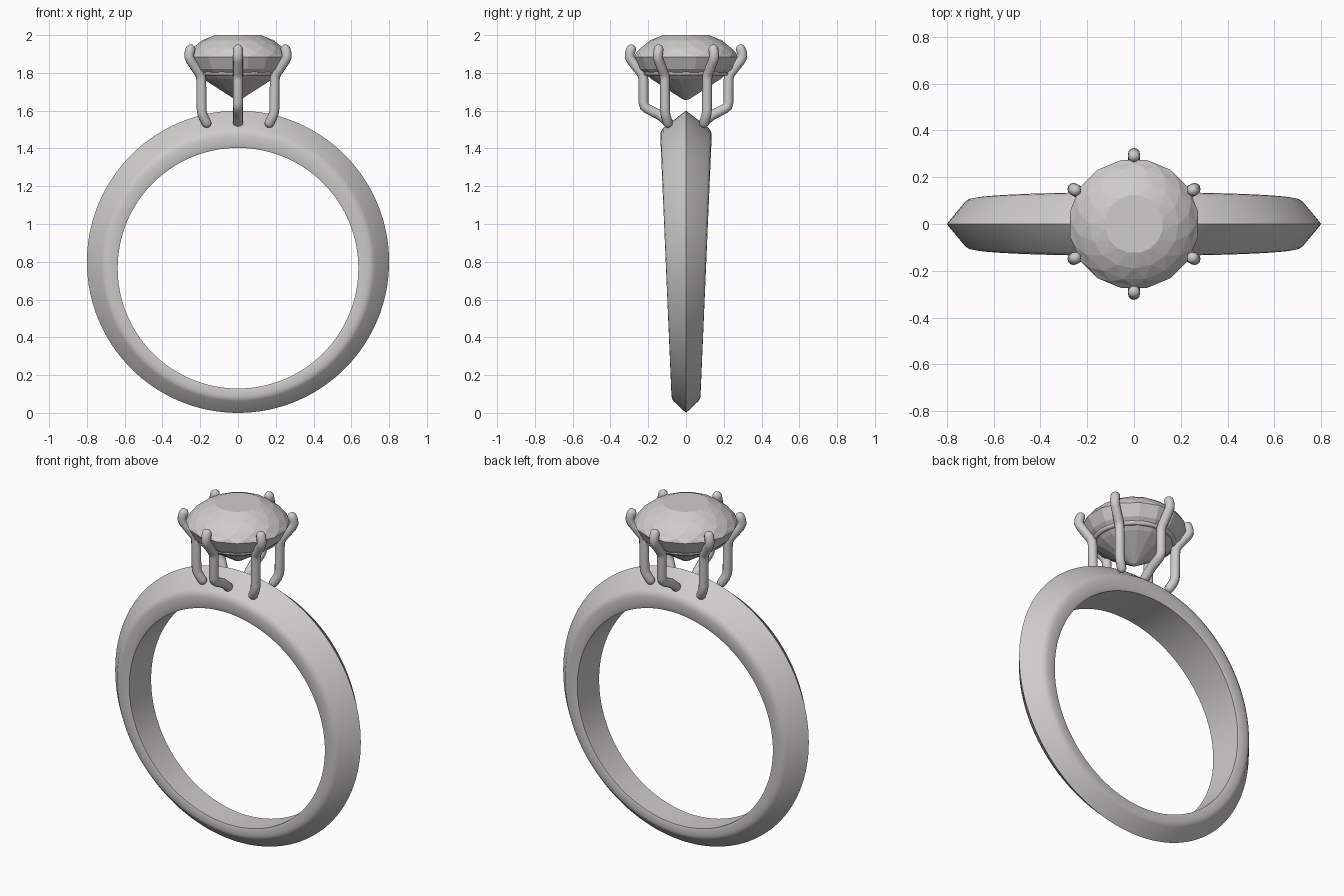
import bpy, bmesh, math
from mathutils import Vector

cube = bpy.data.objects.get("Cube")
if cube:
    bpy.data.objects.remove(cube, do_unlink=True)

metal = bpy.data.materials.new("warm light grey")
metal.use_nodes = True
colour = (0.62, 0.61, 0.59, 1)
metal.diffuse_color = colour
metal.node_tree.nodes["Principled BSDF"].inputs["Base Color"].default_value = colour


def finish(name, bm, smooth=None):
    bmesh.ops.recalc_face_normals(bm, faces=bm.faces)
    mesh = bpy.data.meshes.new(name)
    bm.to_mesh(mesh)
    bm.free()
    mesh.materials.append(metal)
    obj = bpy.data.objects.new(name, mesh)
    bpy.context.collection.objects.link(obj)
    if smooth:
        bpy.ops.object.select_all(action="DESELECT")
        obj.select_set(True)
        bpy.context.view_layer.objects.active = obj
        bpy.ops.object.shade_smooth_by_angle(angle=math.radians(smooth))
    return obj


def bridge(bm, a, b):
    n = len(a)
    for i in range(n):
        j = (i + 1) % n
        bm.faces.new((a[i], a[j], b[j], b[i]))


# Band: knife-edged section swept round, widening towards the top
def make_band(segments=128):
    # circle radius, circle centre height, share of the half width
    half = [(0.8, 0.8, 0), (0.722, 0.785, 0.88), (0.707, 0.782, 0.97),
            (0.69, 0.778, 1), (0.65, 0.768, 1), (0.637, 0.766, 0.96)]
    section = half + [(r, c, -s) for r, c, s in reversed(half[1:])]
    bm = bmesh.new()
    rings = []
    for i in range(segments):
        a = math.tau * i / segments
        ring = []
        for r, c, share in section:
            z = c + r * math.sin(a)
            width = 0.073 + 0.043 * z
            ring.append(bm.verts.new((r * math.cos(a), share * width, z)))
        rings.append(ring)
    for i in range(segments):
        bridge(bm, rings[i], rings[(i + 1) % segments])
    finish("band", bm, 40)


# Gem: staggered rings of flat facets
def make_gem(sides=16):
    bm = bmesh.new()

    def ring(r, z, shift):
        return [bm.verts.new((r * math.cos(math.tau * (i + shift) / sides),
                              r * math.sin(math.tau * (i + shift) / sides), z))
                for i in range(sides)]

    def stagger(a, b, step):
        # b is turned half a side from a
        for i in range(sides):
            j = (i + 1) % sides
            k, m = (i, j) if step else ((i - 1) % sides, i)
            bm.faces.new((a[i], a[j], b[k if step else i]))
            bm.faces.new((a[j], b[m], b[j]) if step else (a[i], b[i], b[k]))

    crown = [ring(0.125, 2.0, 0.5), ring(0.19, 1.972, 0),
             ring(0.24, 1.935, 0.5), ring(0.265, 1.906, 0),
             ring(0.279, 1.885, 0.5)]
    bm.faces.new(crown[0])
    for i in range(4):
        # rings shifted by a half start each ring on alternate sides
        a, b = crown[i], crown[i + 1]
        if i % 2:
            stagger(a, b, False)
        else:
            for k in range(sides):
                n = (k + 1) % sides
                bm.faces.new((a[k], a[n], b[n]))
                bm.faces.new((a[k], b[n], b[k]))
    lower = [crown[-1], ring(0.246, 1.82, 0.5), ring(0.188, 1.768, 0.5),
             ring(0.02, 1.662, 0.5)]
    for a, b in zip(lower, lower[1:]):
        bridge(bm, a, b)
    tip = bm.verts.new((0, 0, 1.655))
    for i in range(sides):
        bm.faces.new((lower[-1][i], lower[-1][(i + 1) % sides], tip))
    finish("gem", bm)


# Round wire with domed ends through a list of points
def make_wire(name, points, radius, sides=12):
    points = [Vector(p) for p in points]
    # soften the bends
    path = [points[0]]
    for p, q, r in zip(points, points[1:], points[2:]):
        a = q + (p - q).normalized() * 0.022
        b = q + (r - q).normalized() * 0.022
        path += [a, (a + b + 2 * q) / 4, b]
    path.append(points[-1])
    first = (path[0] - path[1]).normalized()
    last = (path[-1] - path[-2]).normalized()
    stations = []
    for t in (80, 50, 25):
        t = math.radians(t)
        stations.append((path[0] + first * radius * math.sin(t), radius * math.cos(t)))
    stations += [(p, radius) for p in path]
    for t in (25, 50, 80):
        t = math.radians(t)
        stations.append((path[-1] + last * radius * math.sin(t), radius * math.cos(t)))
    side = Vector((-points[0].y, points[0].x, 0)).normalized()
    bm = bmesh.new()
    rings = []
    for i, (p, r) in enumerate(stations):
        before = stations[max(i - 1, 0)][0]
        after = stations[min(i + 1, len(stations) - 1)][0]
        up = (after - before).normalized()
        out = up.cross(side).normalized()
        rings.append([bm.verts.new(p + r * (side * math.cos(math.tau * k / sides)
                                            + out * math.sin(math.tau * k / sides)))
                      for k in range(sides)])
    for a, b in zip(rings, rings[1:]):
        bridge(bm, a, b)
    bm.faces.new(rings[0])
    bm.faces.new(rings[-1])
    finish(name, bm, 50)


make_band()
make_gem()

# Prongs: distance from the axis and height along each wire
upper = [(0.29, 1.925), (0.304, 1.885), (0.225, 1.785)]
middle_foot = [(0.225, 1.62), (0.135, 1.575), (0.09, 1.535)]
corner_foot = [(0.222, 1.585), (0.192, 1.535)]
for i in range(6):
    a = math.radians(30 + 60 * i)
    foot = middle_foot if i % 3 == 1 else corner_foot
    points = [(r * math.cos(a), r * math.sin(a), z) for r, z in upper + foot]
    make_wire("prong_%d" % (i + 1), points, 0.026)

# Thin rail joining the prongs under the gem
bpy.ops.mesh.primitive_torus_add(major_radius=0.21, minor_radius=0.015, major_segments=64,
                                 minor_segments=10, location=(0, 0, 1.8))
rail = bpy.context.object
rail.name = "prong_rail"
rail.data.materials.append(metal)
bpy.ops.object.shade_smooth_by_angle(angle=math.radians(50))
